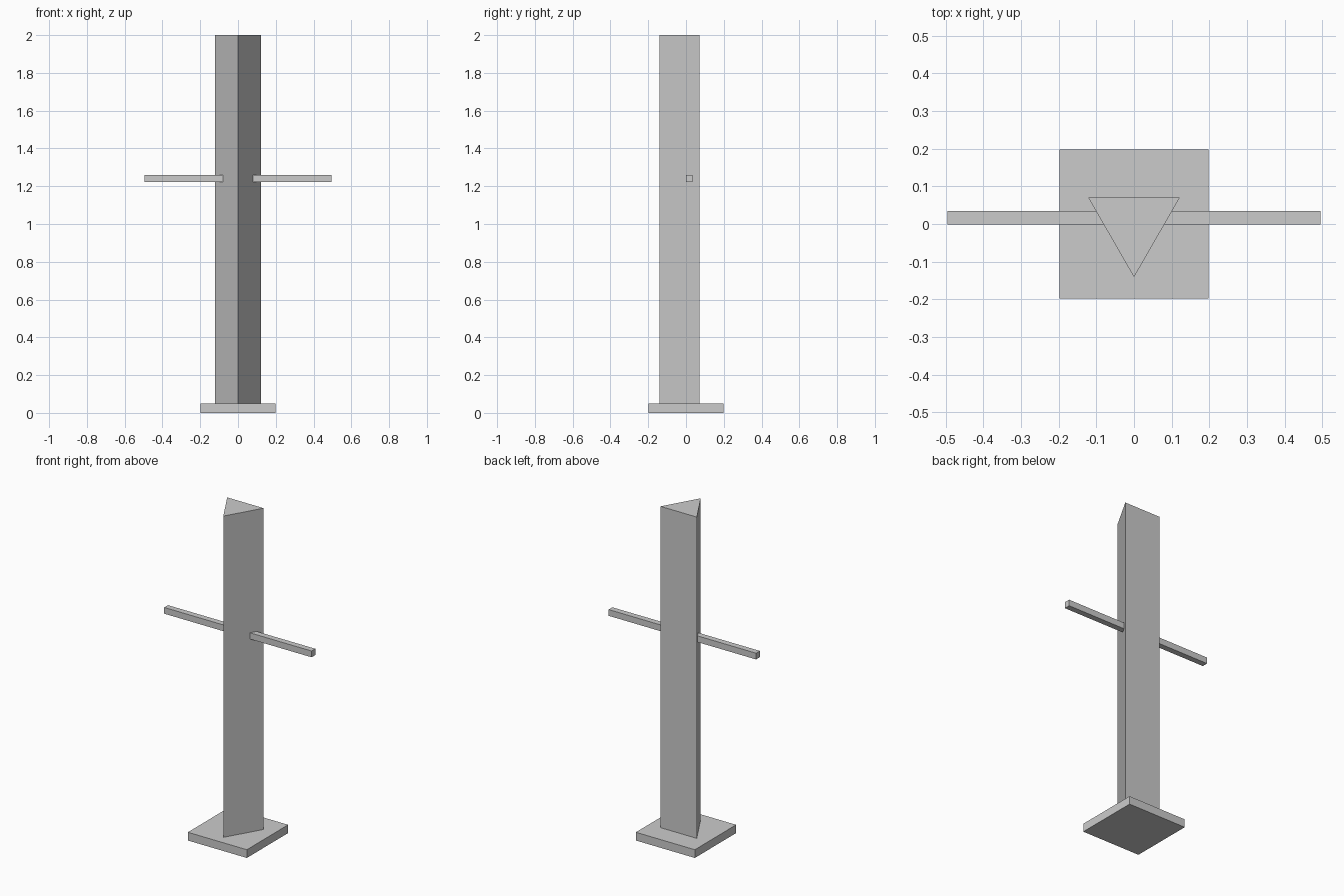
import bpy
import bmesh

cube = bpy.data.objects.get("Cube")
if cube:
    bpy.data.objects.remove(cube, do_unlink=True)

# Single flat colour
grey = bpy.data.materials.new("plain_grey")
grey.use_nodes = True
colour = (0.6, 0.6, 0.6, 1)
grey.diffuse_color = colour
grey.node_tree.nodes["Principled BSDF"].inputs["Base Color"].default_value = colour


def prism(name, outline, bottom, top):
    """Extrude a counter-clockwise plan outline between two heights."""
    bm = bmesh.new()
    base = bm.faces.new([bm.verts.new((x, y, bottom)) for x, y in outline])
    extruded = bmesh.ops.extrude_face_region(bm, geom=[base], use_keep_orig=True)
    for item in extruded["geom"]:
        if isinstance(item, bmesh.types.BMVert):
            item.co.z = top
    bmesh.ops.recalc_face_normals(bm, faces=bm.faces)
    mesh = bpy.data.meshes.new(name)
    bm.to_mesh(mesh)
    bm.free()
    mesh.materials.append(grey)
    obj = bpy.data.objects.new(name, mesh)
    bpy.context.collection.objects.link(obj)
    return obj


def rectangle(x0, x1, y0, y1):
    return [(x0, y0), (x1, y0), (x1, y1), (x0, y1)]


# Square foot plate
prism("base_plate", rectangle(-0.198, 0.198, -0.198, 0.198), 0, 0.05)

# Triangular post with one edge facing forward
prism("triangular_post", [(0, -0.141), (0.122, 0.071), (-0.122, 0.071)], 0.05, 2)

# Thin bar running through the post
prism("cross_bar", rectangle(-0.495, 0.495, -0.001, 0.035), 1.222, 1.26)
